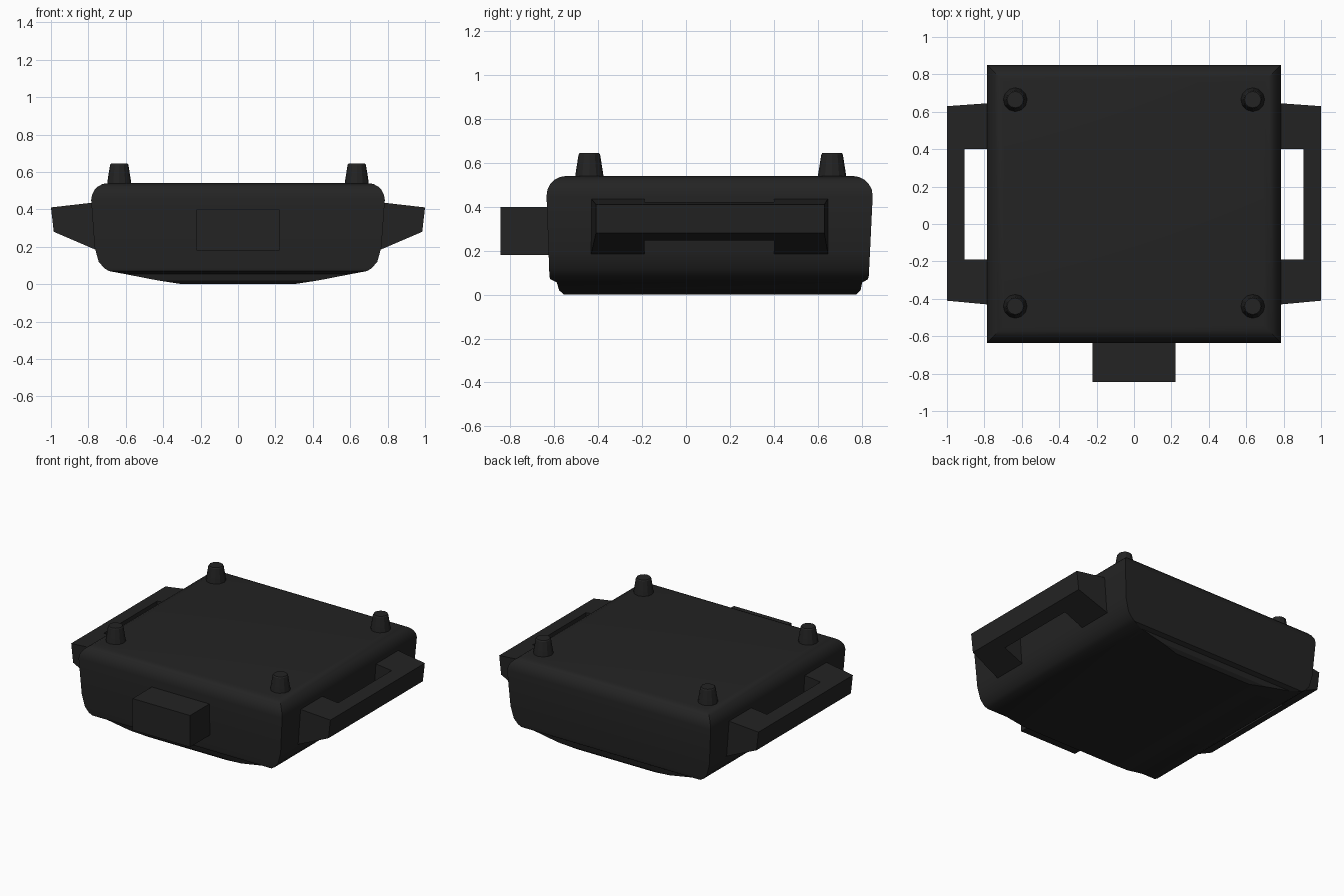
import bpy
import math

cube = bpy.data.objects.get("Cube")
if cube:
    bpy.data.objects.remove(cube, do_unlink=True)

black = bpy.data.materials.new("charcoal_black")
black.use_nodes = True
color = (0.017, 0.017, 0.017, 1)
black.diffuse_color = color
black.node_tree.nodes["Principled BSDF"].inputs["Base Color"].default_value = color


def add_part(name, verts, faces, angle=30):
    mesh = bpy.data.meshes.new(name)
    mesh.from_pydata(verts, [], faces)
    mesh.materials.append(black)
    obj = bpy.data.objects.new(name, mesh)
    bpy.context.collection.objects.link(obj)
    bpy.ops.object.select_all(action="DESELECT")
    obj.select_set(True)
    bpy.context.view_layer.objects.active = obj
    # Consistent outward normals
    bpy.ops.object.mode_set(mode="EDIT")
    bpy.ops.mesh.select_all(action="SELECT")
    bpy.ops.mesh.normals_make_consistent(inside=False)
    bpy.ops.object.mode_set(mode="OBJECT")
    bpy.ops.object.shade_smooth_by_angle(angle=math.radians(angle))
    return obj


def loft(name, rings, angle=30):
    """Skin a stack of equal closed rings and cap both ends."""
    n = len(rings[0])
    verts = [v for ring in rings for v in ring]
    faces = [tuple(range(n)), tuple(range(len(verts) - n, len(verts)))]
    for r in range(len(rings) - 1):
        for i in range(n):
            j = (i + 1) % n
            faces.append((r * n + i, r * n + j, (r + 1) * n + j, (r + 1) * n + i))
    return add_part(name, verts, faces, angle)


def rectangle(z, x, front, back):
    return [(-x, front, z), (x, front, z), (x, back, z), (-x, back, z)]


# Body: belly, tapered walls and rounded shoulder
levels = [
    (0.0, 0.30, -0.555, 0.775),
    (0.02, 0.43, -0.578, 0.795),
    (0.055, 0.61, -0.588, 0.802),
    (0.07, 0.69, -0.618, 0.828),
    (0.085, 0.715, -0.622, 0.832),
    (0.12, 0.745, -0.623, 0.834),
    (0.20, 0.767, -0.626, 0.838),
]
rings = [rectangle(*level) for level in levels]
radius = 0.09
for step in range(6):
    a = math.radians(90 * step / 5)
    inset = radius * (1 - math.cos(a))
    rings.append(rectangle(0.45 + radius * math.sin(a),
                           0.785 - inset, -0.635 + inset, 0.85 - inset))
loft("body", rings)

# Front connector block
loft("front_block", [rectangle(z, 0.222, -0.845, -0.60) for z in (0.18, 0.40)])


# Side handles: U-shaped outline with sloping top and underside
outline = [(0.72, -0.436), (1.0, -0.41), (1.0, 0.63), (0.72, 0.65),
           (0.72, 0.40), (0.905, 0.40), (0.905, -0.19), (0.72, -0.19)]


def handle(name, side):
    top, bottom = [], []
    for x, y in outline:
        top.append((side * x, y, 0.41 + (1.0 - x) * 0.115))
        low_x = min(x, 0.985)
        bottom.append((side * low_x, y, 0.28 - (0.985 - low_x) * 0.43))
    loft(name, [bottom, top], 20)


handle("left_handle", 1)
handle("right_handle", -1)

# Four tapered feet standing on the upper face
for side, x in (("left", 0.635), ("right", -0.635)):
    for end, y in (("front", -0.44), ("back", 0.665)):
        foot = []
        for r, z in ((0.065, 0.52), (0.063, 0.55), (0.049, 0.638), (0.044, 0.645)):
            foot.append([(x + r * math.cos(i * math.tau / 12),
                          y + r * math.sin(i * math.tau / 12), z) for i in range(12)])
        loft(f"{end}_{side}_foot", foot, 25)
